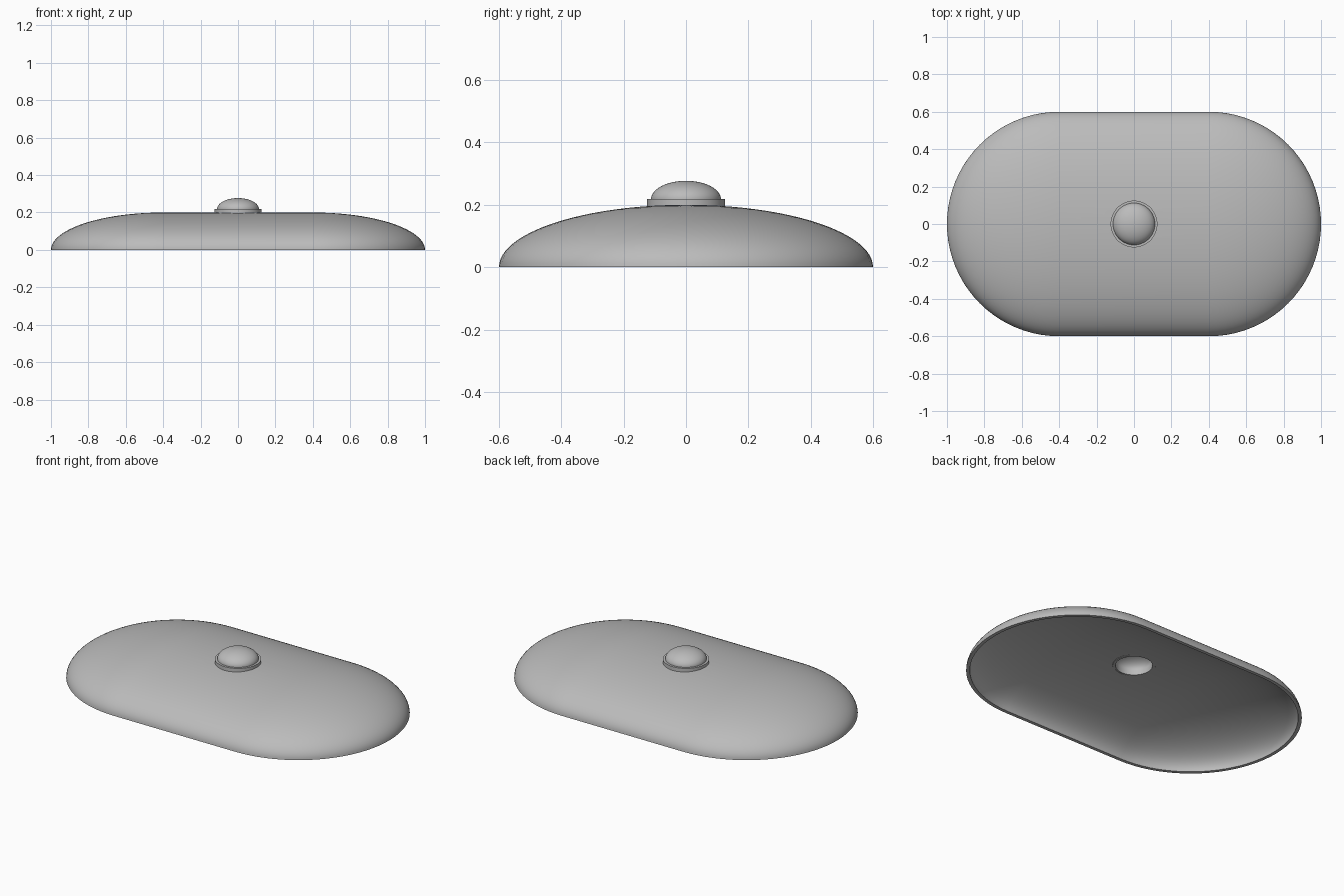
import bpy, bmesh
from math import sin, cos, pi, radians

cube = bpy.data.objects.get("Cube")
if cube:
    bpy.data.objects.remove(cube)

# Single grey finish
grey = bpy.data.materials.new("plain grey")
grey.use_nodes = True
colour = (0.5, 0.5, 0.5, 1)
grey.diffuse_color = colour
grey.node_tree.nodes["Principled BSDF"].inputs["Base Color"].default_value = colour


def dome_arc(radius, height, base, steps=24):
    """Quarter ellipse from the outer edge up to the centre."""
    return [(radius * cos(pi / 2 * i / steps), base + height * sin(pi / 2 * i / steps))
            for i in range(steps)] + [(0, base + height)]


def sweep(name, profile, half_length=0, steps=40):
    """Sweep a radius/height profile round a stadium, or a circle if half_length is 0."""
    bm = bmesh.new()
    path = [(side * cos(a), side * sin(a), side * half_length)
            for side in (1, -1)
            for a in (pi * i / steps - pi / 2 for i in range(steps + 1))]
    rings = [[bm.verts.new((r * c + off, r * s, z)) for c, s, off in path]
             for r, z in profile]
    n = len(path)
    for low, high in zip(rings, rings[1:]):
        for i in range(n):
            j = (i + 1) % n
            bm.faces.new((low[i], low[j], high[j], high[i]))
    bmesh.ops.remove_doubles(bm, verts=bm.verts, dist=0.00001)
    bmesh.ops.recalc_face_normals(bm, faces=bm.faces)
    mesh = bpy.data.meshes.new(name)
    bm.to_mesh(mesh)
    bm.free()
    mesh.materials.append(grey)
    obj = bpy.data.objects.new(name, mesh)
    bpy.context.collection.objects.link(obj)
    return obj


def select_only(obj):
    bpy.ops.object.select_all(action="DESELECT")
    obj.select_set(True)
    bpy.context.view_layer.objects.active = obj


# Hollow oval cover: inner skin, flat rim, outer skin
cover = sweep("cover_shell",
              dome_arc(0.58, 0.18, 0)[::-1] + dome_arc(0.6, 0.2, 0), half_length=0.4)

# Round opening under the knob
cutter = sweep("opening_cutter", [(0, 0.1), (0.108, 0.1), (0.108, 0.3), (0, 0.3)])
cutter.hide_render = True
cut = cover.modifiers.new("opening", "BOOLEAN")
cut.operation = "DIFFERENCE"
cut.solver = "EXACT"
cut.object = cutter
select_only(cover)
bpy.ops.object.modifier_apply(modifier=cut.name)
bpy.data.objects.remove(cutter)

# Hollow knob with a collar at its foot
knob = sweep("knob",
             dome_arc(0.1, 0.055, 0.21)[::-1]
             + [(0.1, 0.178), (0.115, 0.178), (0.125, 0.19), (0.125, 0.218)]
             + dome_arc(0.112, 0.059, 0.218))

for obj in (cover, knob):
    select_only(obj)
    bpy.ops.object.shade_smooth_by_angle(angle=radians(35))
